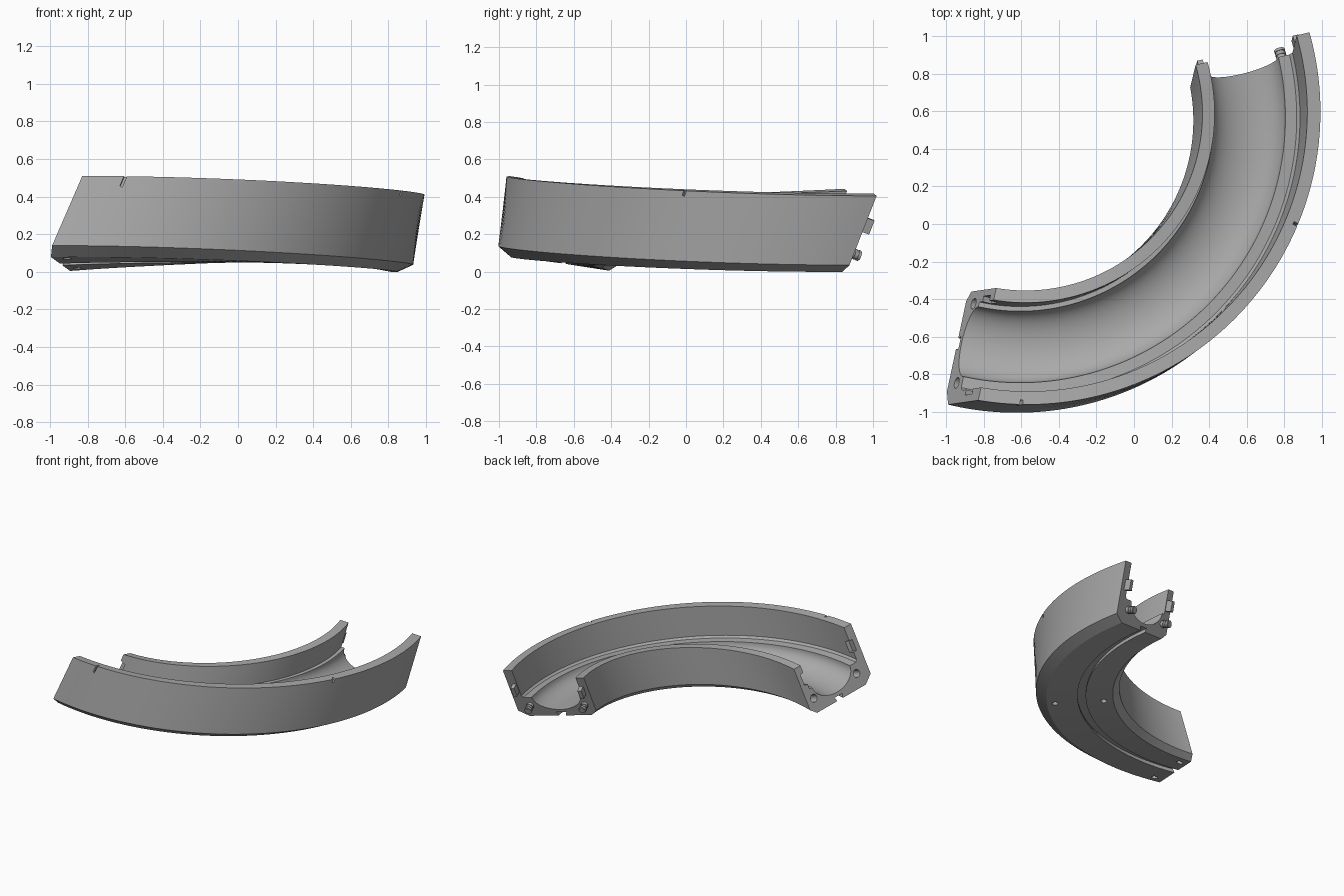
import bpy, bmesh
from math import sin, cos, pi, radians
from mathutils import Vector, Matrix

cube = bpy.data.objects.get("Cube")
if cube:
    bpy.data.objects.remove(cube)

grey = bpy.data.materials.new("plain_grey")
grey.use_nodes = True
grey.diffuse_color = (0.4, 0.4, 0.4, 1)
grey.node_tree.nodes["Principled BSDF"].inputs["Base Color"].default_value = (0.4, 0.4, 0.4, 1)

CENTRE = Vector((-0.6, 0.57))
OUTER, TOP = 1.555, 0.42
START, END = radians(-102), radians(13.5)
TILT = Vector((0.16, 0.12))


def axes(t):
    """Radial and upright directions of the tilted cross-section at angle t."""
    rad = Vector((cos(t), sin(t)))
    lean = TILT + 0.28 * Vector((-sin(t), cos(t)))
    return Vector((*rad, -TILT.dot(rad))), Vector((*lean, 1))


def place(t, r, h):
    """Point at radius r and height h in the cross-section at angle t."""
    v, u = axes(t)
    k = (t - START) / (END - START)
    z = 0.51 - 0.105 * k * k * (3 - 2 * k) - TOP
    flat = CENTRE + r * v.xy + (h - 0.2) * u.xy
    return Vector((*flat, z + h + v.z * (r - OUTER)))


def frame(t, r, h):
    """Local frame: x radial, y along the track, z up the cross-section."""
    v, u = axes(t)
    x = v.normalized()
    y = u.cross(v).normalized()
    m = Matrix((x, y, x.cross(y))).transposed().to_4x4()
    m.translation = place(t, r, h)
    return m


def finish(name, bm):
    bmesh.ops.recalc_face_normals(bm, faces=bm.faces)
    mesh = bpy.data.meshes.new(name)
    bm.to_mesh(mesh)
    bm.free()
    mesh.materials.append(grey)
    ob = bpy.data.objects.new(name, mesh)
    bpy.context.collection.objects.link(ob)
    return ob


def box(name, m, size):
    bm = bmesh.new()
    bmesh.ops.create_cube(bm, size=1, matrix=m @ Matrix.Diagonal((*size, 1)))
    return finish(name, bm)


def add_rod(bm, m, radius, length):
    bmesh.ops.create_cone(bm, cap_ends=True, segments=24, radius1=radius,
                          radius2=radius, depth=length, matrix=m)


def rod(name, m, radius, length):
    bm = bmesh.new()
    add_rod(bm, m, radius, length)
    return finish(name, bm)


def smooth(ob):
    bpy.ops.object.select_all(action='DESELECT')
    ob.select_set(True)
    bpy.context.view_layer.objects.active = ob
    bpy.ops.object.shade_smooth_by_angle(angle=radians(30))


# Cross-section: underside with slot, outer wall, ledges and trough, inner wall
section = [(0.99, 0), (1.19, 0), (1.19, 0.012), (1.18, 0.03), (1.26, 0.03),
           (1.25, 0.012), (1.25, 0), (1.48, 0), (OUTER, 0.05), (OUTER, TOP),
           (1.485, TOP), (1.485, 0.185), (1.47, 0.17)]
steps = 20
section += [(1.22 + 0.19 * cos(pi * i / steps), 0.17 - 0.115 * sin(pi * i / steps))
            for i in range(steps + 1)]
section += [(1.005, 0.17), (1.005, 0.345), (0.94, 0.345), (0.94, 0.04)]

# Track body: sweep the section along the curve
bm = bmesh.new()
count = 96
rings = [[bm.verts.new(place(START + (END - START) * i / count, r, h)) for r, h in section]
         for i in range(count + 1)]
for a, b in zip(rings, rings[1:]):
    for j in range(len(section)):
        k = (j + 1) % len(section)
        bm.faces.new((a[j], a[k], b[k], b[j]))
bm.faces.new(rings[0])
bm.faces.new(rings[-1])
track = finish("curved_track", bm)

ALONG = Matrix.Rotation(pi / 2, 4, 'X')
cutters = []
# Pin sockets in the start face
for r in (1.44, 1.01):
    cutters.append(rod("socket_cutter", frame(START, r, 0.1) @ ALONG, 0.03, 0.16))
# Tab pockets in the start of both walls
for r, h in ((1.49, 0.28), (1.0, 0.25)):
    cutters.append(box("pocket_cutter", frame(START, r, h), (0.05, 0.1, 0.09)))
# Blind screw holes in the underside
for t in (-99, -42):
    for r in (1.42, 1.06):
        cutters.append(rod("screw_cutter", frame(radians(t), r, 0), 0.022, 0.06))
# Marker notches in the outer rim
for t, depth in ((-93.5, 0.06), (-25, 0.03)):
    cutters.append(box("notch_cutter", frame(radians(t), OUTER, TOP), (0.05, 0.014, 2 * depth)))

for cutter in cutters:
    cutter.hide_render = True
    mod = track.modifiers.new("cut", 'BOOLEAN')
    mod.operation = 'DIFFERENCE'
    mod.solver = 'EXACT'
    mod.object = cutter
    bpy.context.view_layer.objects.active = track
    bpy.ops.object.modifier_apply(modifier=mod.name)
for cutter in cutters:
    bpy.data.objects.remove(cutter)
smooth(track)

# Ribbed joining pins and flat tabs on the end face
for side, r, wall, h in (("outer", 1.44, 1.505, 0.26), ("inner", 1.01, 0.985, 0.23)):
    base = frame(END, r, 0.1)
    bm = bmesh.new()
    add_rod(bm, base @ Matrix.Translation((0, 0.025, 0)) @ ALONG, 0.024, 0.09)
    for y in (0.02, 0.04, 0.06):
        add_rod(bm, base @ Matrix.Translation((0, y, 0)) @ ALONG, 0.029, 0.012)
    smooth(finish(side + "_pin", bm))
    tab = frame(END, wall, h) @ Matrix.Translation((0, 0.015, 0))
    box(side + "_tab", tab, (0.03, 0.07, 0.08))
